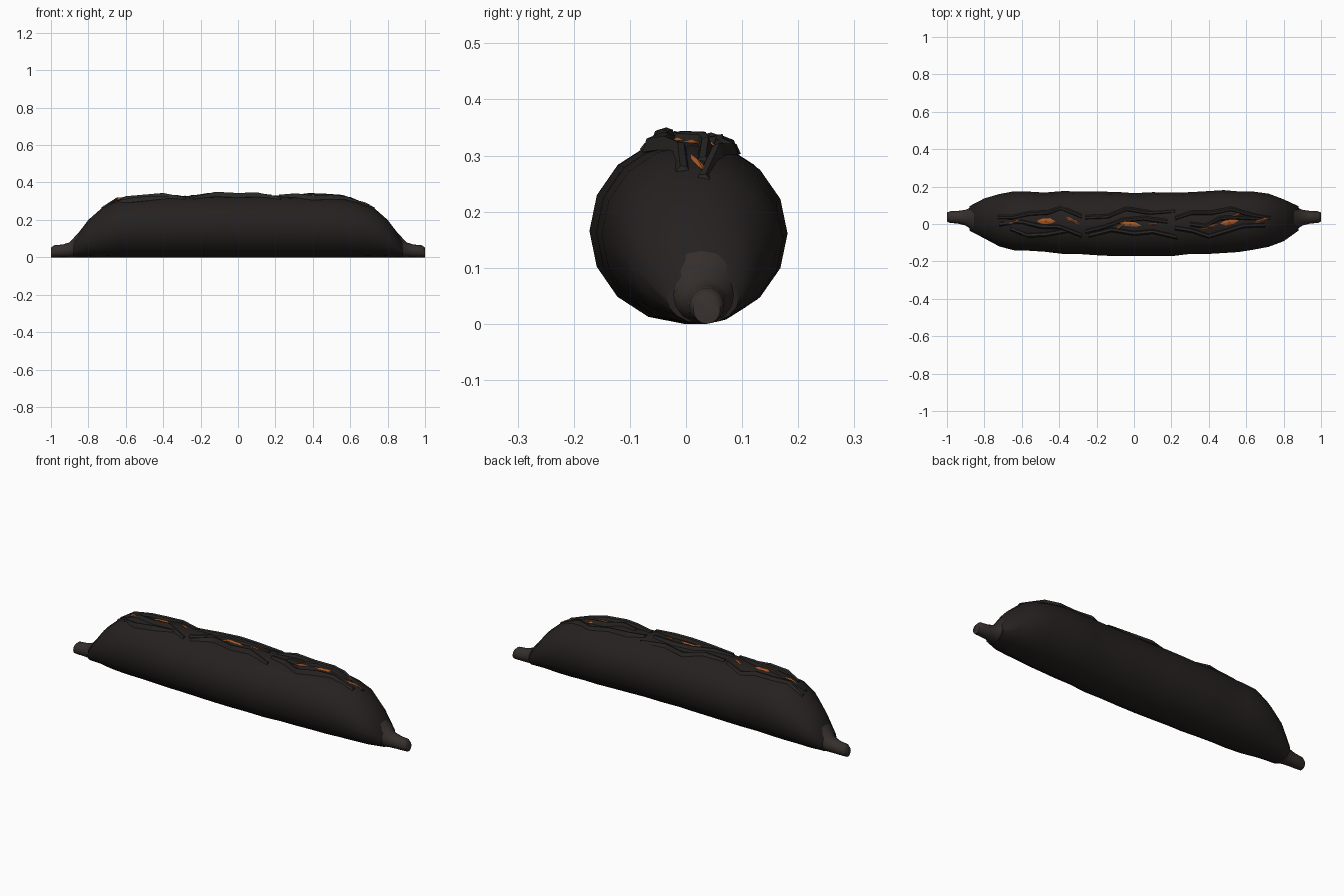
import bpy, bmesh, math, random
from mathutils import Vector

if "Cube" in bpy.data.objects:
    bpy.data.objects.remove(bpy.data.objects["Cube"])
random.seed(4)

def material(name, col):
    m = bpy.data.materials.new(name)
    m.diffuse_color = (*col, 1)
    m.use_nodes = True
    m.node_tree.nodes["Principled BSDF"].inputs["Base Color"].default_value = m.diffuse_color
    return m

SKIN = material("charred_skin", (0.018, 0.015, 0.014))
STEM = material("stem_brown", (0.036, 0.029, 0.026))
LIP = material("crack_lip", (0.022, 0.02, 0.018))
FLESH = material("orange_flesh", (0.40, 0.10, 0.02))

def make(name, verts, faces, mat, smooth=None):
    me = bpy.data.meshes.new(name)
    me.from_pydata(verts, [], faces)
    bm = bmesh.new()
    bm.from_mesh(me)
    bmesh.ops.recalc_face_normals(bm, faces=bm.faces)
    bm.to_mesh(me)
    bm.free()
    ob = bpy.data.objects.new(name, me)
    bpy.context.collection.objects.link(ob)
    me.materials.append(mat)
    if smooth:
        bpy.context.view_layer.objects.active = ob
        ob.select_set(True)
        bpy.ops.object.shade_smooth_by_angle(angle=math.radians(smooth))
        ob.select_set(False)
    return ob

# stations: x, centre y, half width, height
BODY = [(-.88, .03, .065, .095), (-.8, .03, .107, .20), (-.72, .02, .14, .27),
        (-.64, .017, .158, .31), (-.56, .015, .158, .318), (-.48, .01, .158, .322),
        (-.38, .008, .168, .325), (-.3, .007, .167, .326), (-.2, .003, .17, .33),
        (-.1, 0, .172, .332), (0, -.003, .168, .33), (.1, 0, .17, .332),
        (.2, -.002, .17, .33), (.3, .005, .165, .328), (.4, .008, .168, .326),
        (.48, .013, .168, .322), (.56, .012, .162, .318), (.64, .018, .155, .30),
        (.72, .02, .142, .27), (.8, .02, .112, .20), (.88, .03, .065, .095)]
SIDES = 16

def loft(name, stations, mat, smooth):
    verts, faces = [], []
    for x, cy, w, h in stations:
        for i in range(SIDES):
            a = 2 * math.pi * i / SIDES
            verts.append((x, cy + w * math.cos(a), h / 2 + h / 2 * math.sin(a)))
    for s in range(len(stations) - 1):
        for i in range(SIDES):
            j = (i + 1) % SIDES
            a, b = s * SIDES, (s + 1) * SIDES
            faces.append((a + i, a + j, b + j, b + i))
    faces.append(tuple(range(SIDES)))
    faces.append(tuple(range(len(verts) - SIDES, len(verts))))
    return make(name, verts, faces, mat, smooth)

def top(x, y):
    """Height of the body surface over (x, y)."""
    for p, q in zip(BODY, BODY[1:]):
        if p[0] <= x <= q[0]:
            t = (x - p[0]) / (q[0] - p[0])
            cy, w, h = (p[k] + t * (q[k] - p[k]) for k in (1, 2, 3))
            u = min(1, abs(y - cy) / w)
            return h / 2 + h / 2 * math.sqrt(1 - u * u)
    return 0

# body and tapered stubs at both ends
loft("potato_body", BODY, SKIN, 60)
for side, s in (("left", -1), ("right", 1)):
    loft(side + "_stub", [(s * .855, .028, .068, .13), (s * .9, .034, .042, .08),
                          (s * .94, .036, .034, .068), (s * .985, .037, .031, .064),
                          (s * 1.0, .037, .024, .05)], STEM, 60)

# ragged lips along the cracks
def lip(name, pts, out):
    verts, faces = [], []
    n = len(pts)
    for k, (x, y) in enumerate(pts):
        z = top(x, y)
        lift = .006 if k in (0, n - 1) else random.uniform(.012, .022)
        d = .013 * out
        for dy, dz in ((d, -.004), (d * .4, lift), (-d * .5, lift * .8), (-d, -.006)):
            verts.append((x, y + dy, z + dz))
    for k in range(n - 1):
        for i in range(4):
            j = (i + 1) % 4
            faces.append((4 * k + i, 4 * k + j, 4 * k + 4 + j, 4 * k + 4 + i))
    faces += [(0, 1, 2, 3), tuple(range(4 * n - 4, 4 * n))]
    make(name, verts, faces, LIP)

LIPS = [
    ([(-.73, .035), (-.65, .035), (-.56, .055), (-.46, .06), (-.39, .085), (-.28, .04)], 1),
    ([(-.72, .0), (-.6, .012), (-.5, -.012), (-.4, -.015), (-.28, -.06)], -1),
    ([(-.66, -.025), (-.57, -.06), (-.47, -.055), (-.36, -.035)], -1),
    ([(-.26, .035), (-.14, .04), (-.04, .08), (.08, .06), (.22, .07)], 1),
    ([(-.26, -.04), (-.16, -.015), (-.06, .02), (.05, .03), (.18, .012)], 1),
    ([(-.24, -.06), (-.12, -.03), (0, -.05), (.1, -.04), (.23, -.07)], -1),
    ([(.22, .03), (.31, .06), (.42, .06), (.52, .08), (.6, .055), (.73, .03)], 1),
    ([(.22, -.02), (.31, -.035), (.4, -.065), (.5, -.035), (.58, -.01), (.7, -.005)], -1),
    ([(.3, .0), (.38, -.012), (.46, .03), (.56, .035), (.66, .03)], 1)]
for i, (pts, out) in enumerate(LIPS):
    lip(f"crack_lip_{i + 1}", pts, out)

# orange flesh slivers showing through: x, y, half length, half width, slant
SLIVERS = [(-.47, .015, .05, .016, 0), (-.64, .01, .035, .006, .01),
           (-.33, .02, .04, .008, -.02), (-.02, 0, .06, .013, -.008),
           (-.07, -.01, .03, .008, .015), (.1, .0, .03, .005, .0),
           (.51, .01, .05, .015, .008), (.4, -.015, .05, .007, .012),
           (.54, .045, .03, .006, .012), (.68, .02, .04, .007, .012)]
for i, (x, y, l, w, s) in enumerate(SLIVERS):
    ring = [(-l, -s), (-l * .4, -w - s * .4), (l * .5, -w * .8 + s * .5),
            (l, s), (l * .4, w + s * .4), (-l * .5, w * .8 - s * .5)]
    verts = [(x + a, y + b, top(x + a, y + b) + .004) for a, b in ring]
    verts.append((x, y, top(x, y) + .009))
    make(f"flesh_sliver_{i + 1}", verts, [(k, (k + 1) % 6, 6) for k in range(6)], FLESH)
